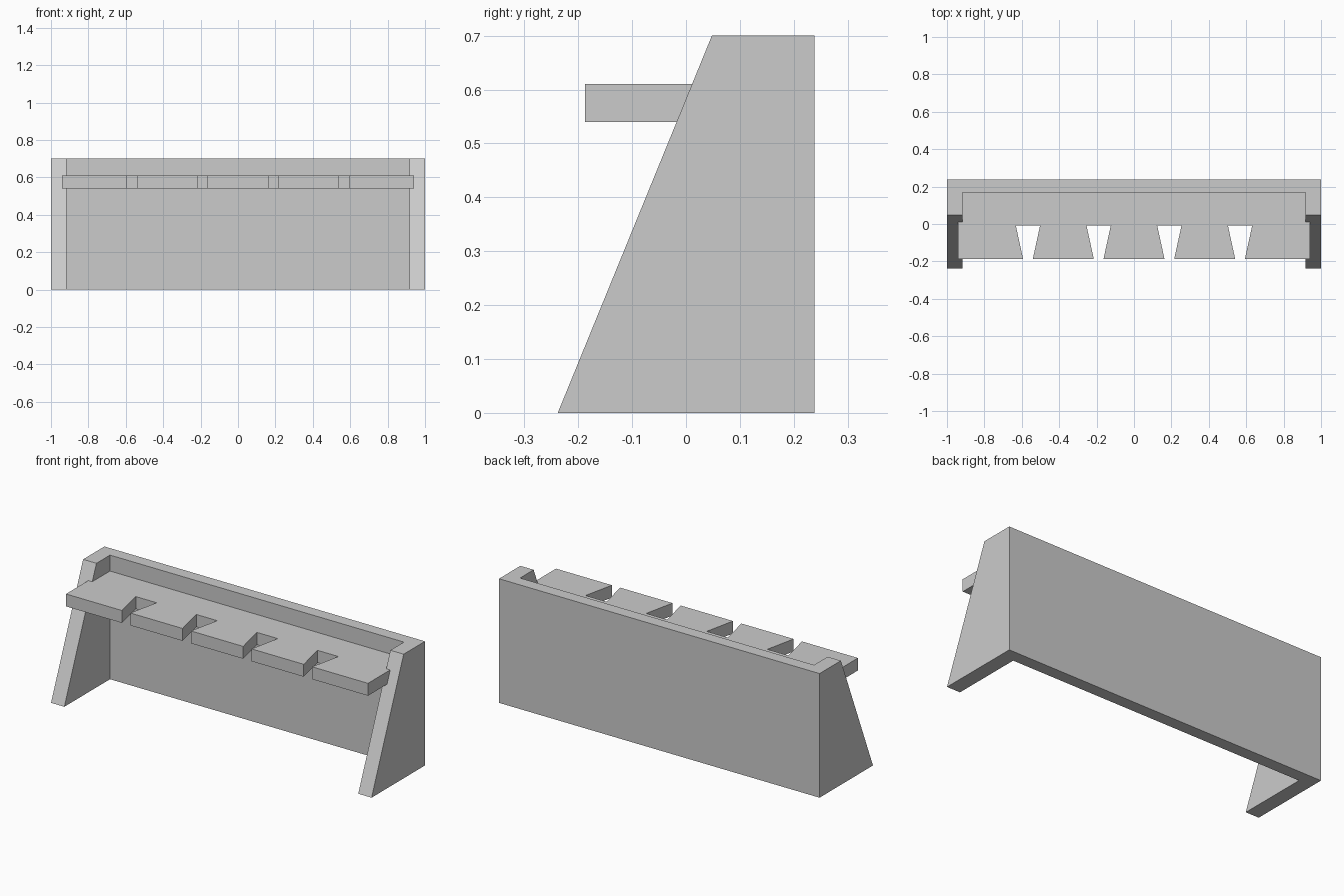
import bpy, bmesh

cube = bpy.data.objects.get("Cube")
if cube:
    bpy.data.objects.remove(cube, do_unlink=True)

grey = bpy.data.materials.new("plain grey")
grey.use_nodes = True
colour = (0.6, 0.6, 0.6, 1)
grey.diffuse_color = colour
grey.node_tree.nodes["Principled BSDF"].inputs["Base Color"].default_value = colour


def extrude_plan(name, plan, bottom, top, top_front=None):
    """Raise a plan outline; top_front leans the front edges back to that y."""
    bm = bmesh.new()
    face = bm.faces.new([bm.verts.new((x, y, bottom)) for x, y in plan])
    raised = bmesh.ops.extrude_face_region(bm, geom=[face])["geom"]
    for v in (g for g in raised if isinstance(g, bmesh.types.BMVert)):
        v.co.z = top
        if top_front is not None and v.co.y < 0:
            v.co.y = top_front
    bmesh.ops.recalc_face_normals(bm, faces=bm.faces)
    mesh = bpy.data.meshes.new(name)
    bm.to_mesh(mesh)
    bm.free()
    mesh.materials.append(grey)
    obj = bpy.data.objects.new(name, mesh)
    bpy.context.collection.objects.link(obj)
    return obj


# Back wall and sloping side panels in one U-shaped piece
depth, inner_x, inner_y = 0.238, 0.917, 0.169
half_u = [(inner_x, inner_y), (inner_x, -depth), (1, -depth), (1, depth)]
u_plan = half_u + [(-x, y) for x, y in reversed(half_u)]
extrude_plan("wall_and_side_panels", u_plan, 0, 0.7, top_front=0.048)

# Shelf with four notches that widen towards the back
front, notch_back, end = -0.187, -0.008, 0.942
shelf_plan = [(-end, front)]
for centre in (-0.567, -0.189, 0.189, 0.567):
    shelf_plan += [(centre - 0.026, front), (centre - 0.065, notch_back),
                   (centre + 0.065, notch_back), (centre + 0.026, front)]
shelf_plan += [(end, front), (end, 0.04), (inner_x, 0.04), (inner_x, inner_y),
               (-inner_x, inner_y), (-inner_x, 0.04), (-end, 0.04)]
extrude_plan("notched_shelf", shelf_plan, 0.54, 0.61)
